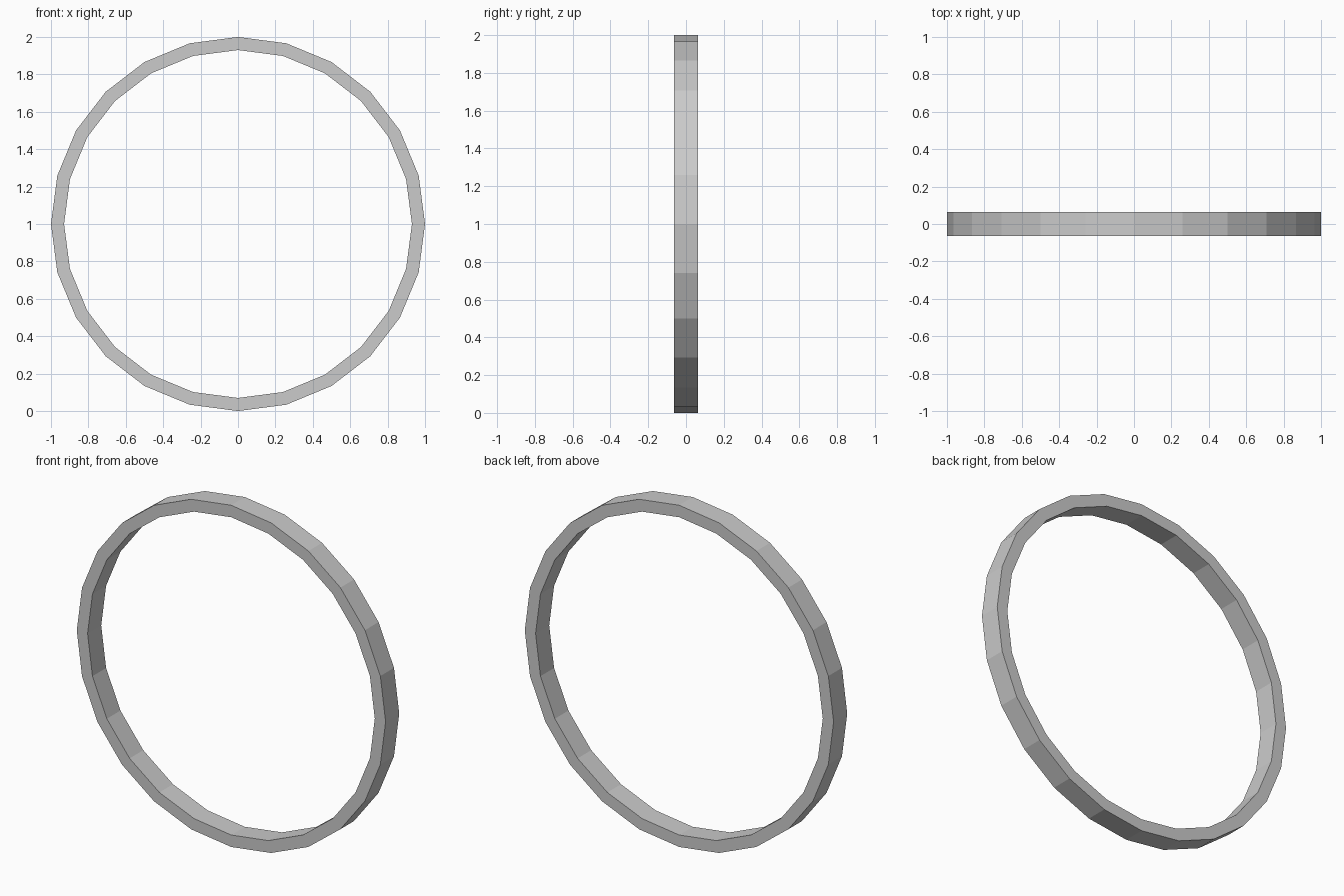
import bpy, bmesh
from math import sin, cos, tau

if "Cube" in bpy.data.objects:
    bpy.data.objects.remove(bpy.data.objects["Cube"])

SIDES, R_OUT, R_IN, HALF_W = 24, 1.0, 0.93, 0.063

# Flat-faced hoop: rectangular cross-section swept round the y axis
section = [(R_OUT, -HALF_W), (R_OUT, HALF_W), (R_IN, HALF_W), (R_IN, -HALF_W)]
bm = bmesh.new()
rings = []
for i in range(SIDES):
    a = tau * i / SIDES
    rings.append([bm.verts.new((r * cos(a), y, 1 + r * sin(a))) for r, y in section])
for i in range(SIDES):
    p, q = rings[i], rings[(i + 1) % SIDES]
    for j in range(4):
        k = (j + 1) % 4
        bm.faces.new((p[j], p[k], q[k], q[j]))
bmesh.ops.recalc_face_normals(bm, faces=bm.faces)

mesh = bpy.data.meshes.new("hoop")
bm.to_mesh(mesh)
bm.free()
bpy.context.collection.objects.link(bpy.data.objects.new("hoop", mesh))
